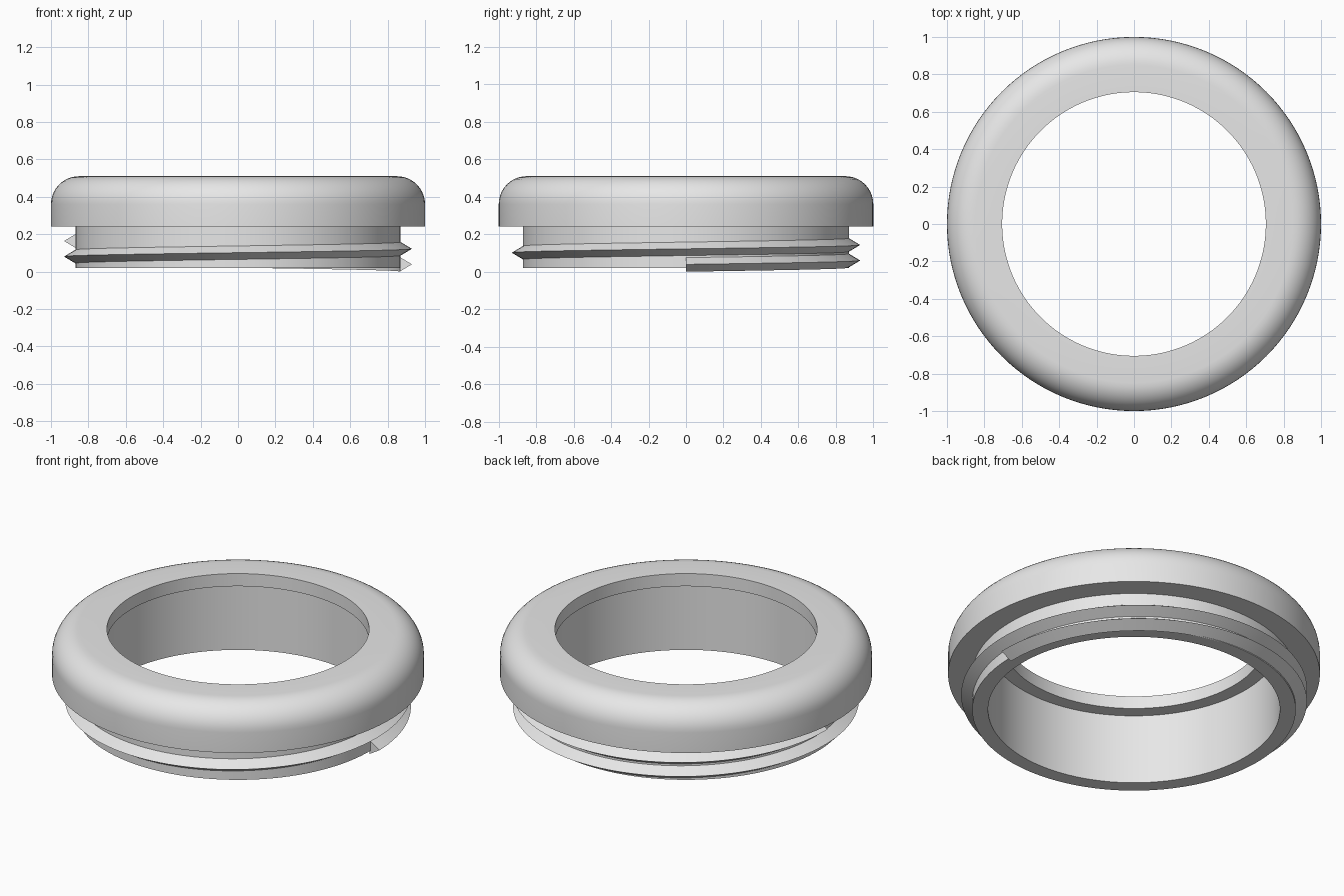
import bpy, bmesh, math

if "Cube" in bpy.data.objects:
    bpy.data.objects.remove(bpy.data.objects["Cube"])

SEGMENTS = 128

grey = bpy.data.materials.new("light grey")
grey.diffuse_color = (0.8, 0.8, 0.8, 1)
grey.use_nodes = True
grey.node_tree.nodes["Principled BSDF"].inputs["Base Color"].default_value = grey.diffuse_color


def sweep(name, sections, closed):
    """Skin a list of equal-length point loops, joining the ends or capping them."""
    bm = bmesh.new()
    rings = [[bm.verts.new(p) for p in s] for s in sections]
    n = len(rings[0])
    for i in range(len(rings) if closed else len(rings) - 1):
        a, b = rings[i], rings[(i + 1) % len(rings)]
        for j in range(n):
            k = (j + 1) % n
            bm.faces.new((a[j], b[j], b[k], a[k]))
    if not closed:
        bm.faces.new(rings[0])
        bm.faces.new(rings[-1])
    bmesh.ops.recalc_face_normals(bm, faces=bm.faces)
    mesh = bpy.data.meshes.new(name)
    bm.to_mesh(mesh)
    bm.free()
    mesh.materials.append(grey)
    obj = bpy.data.objects.new(name, mesh)
    bpy.context.collection.objects.link(obj)
    bpy.ops.object.select_all(action='DESELECT')
    obj.select_set(True)
    bpy.context.view_layer.objects.active = obj
    bpy.ops.object.shade_smooth_by_angle(angle=math.radians(30))
    return obj


def section(profile, angle, lift=0.0):
    """Place an (r, z) profile at an angle around the z axis."""
    c, s = math.cos(angle), math.sin(angle)
    return [(r * c, r * s, z + lift) for r, z in profile]


# Ring body: threaded neck, wide rounded flange and inner lip
FILLET, TOP = 0.15, 0.51
profile = [(0.785, 0.02), (0.87, 0.02), (0.87, 0.24), (1.0, 0.24)]
for i in range(11):
    t = math.radians(9 * i)
    profile.append((1 - FILLET + FILLET * math.cos(t),
                    TOP - FILLET + FILLET * math.sin(t)))
profile += [(0.705, TOP), (0.705, 0.435), (0.785, 0.435)]
sweep("ring_body",
      [section(profile, math.tau * i / SEGMENTS) for i in range(SEGMENTS)], True)

# Screw thread: triangular rib climbing one and a half turns
PITCH, TURNS = 0.083, 1.5
rib = [(0.865, 0.0), (0.93, 0.039), (0.865, 0.078)]
steps = int(SEGMENTS * TURNS)
sweep("screw_thread",
      [section(rib, math.tau * i / SEGMENTS, PITCH * i / SEGMENTS)
       for i in range(steps + 1)], False)
